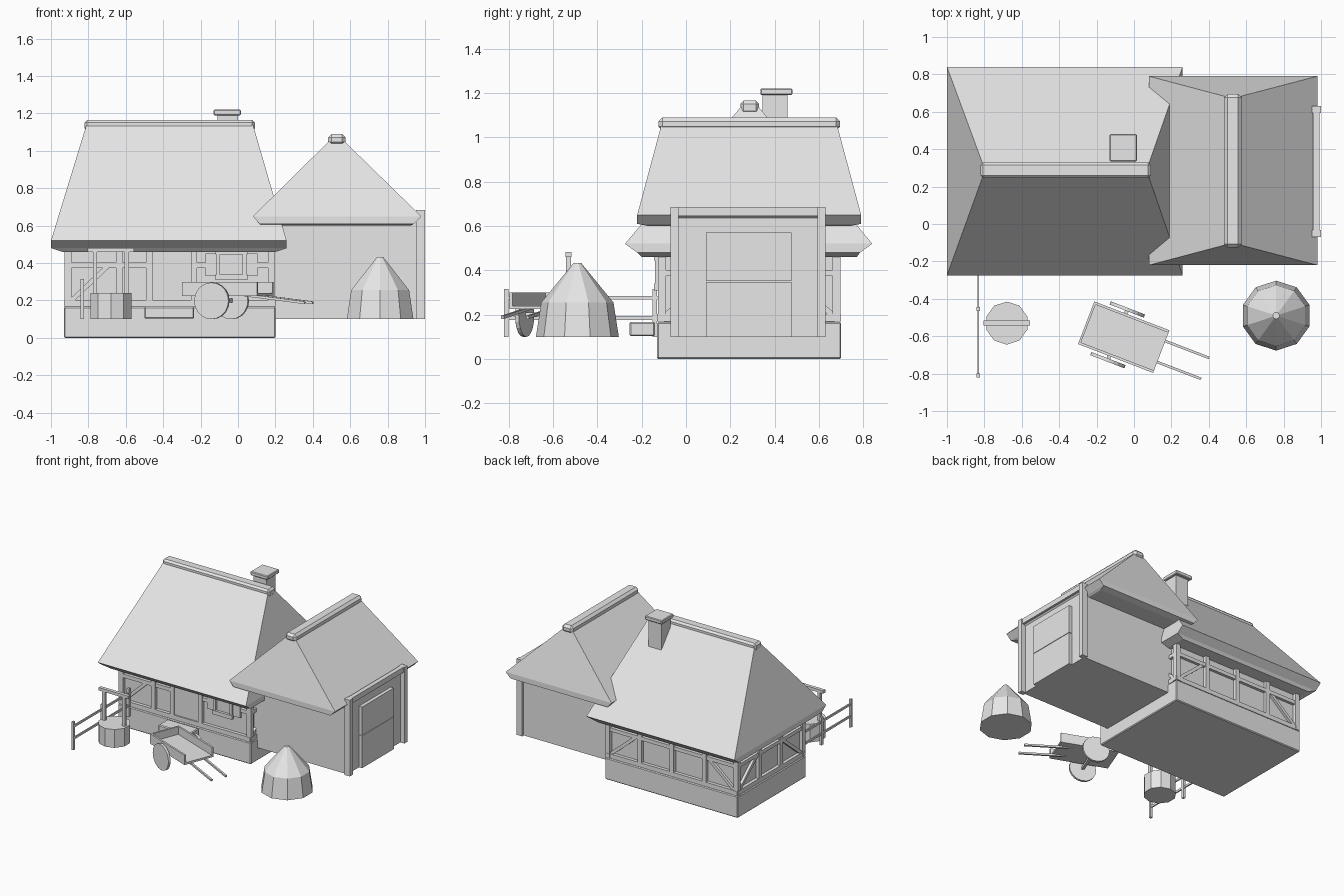
import bpy, bmesh, math
from mathutils import Vector, Matrix

if "Cube" in bpy.data.objects:
    bpy.data.objects.remove(bpy.data.objects["Cube"])

grey = bpy.data.materials.new("pale_grey")
grey.use_nodes = True
grey.diffuse_color = (0.8, 0.8, 0.8, 1)
grey.node_tree.nodes["Principled BSDF"].inputs["Base Color"].default_value = (0.8, 0.8, 0.8, 1)


def finish(name, bm, matrix=None, bevel=0):
    bmesh.ops.recalc_face_normals(bm, faces=bm.faces)
    if matrix is not None:
        bm.transform(matrix)
    mesh = bpy.data.meshes.new(name)
    bm.to_mesh(mesh)
    bm.free()
    mesh.materials.append(grey)
    obj = bpy.data.objects.new(name, mesh)
    bpy.context.collection.objects.link(obj)
    if bevel:
        mod = obj.modifiers.new("bevel", "BEVEL")
        mod.width, mod.segments = bevel, 1
    return obj


def box(name, x, y, z, matrix=None, bevel=0):
    """Box given by its x, y and z ranges."""
    bm = bmesh.new()
    bmesh.ops.create_cube(bm, size=1)
    for v in bm.verts:
        v.co = [r[0] + (c + 0.5) * (r[1] - r[0]) for c, r in zip(v.co, (x, y, z))]
    return finish(name, bm, matrix, bevel)


def beam(name, a, b, w=0.02, d=0.02, matrix=None):
    """Square bar from point a to point b."""
    a, b = Vector(a), Vector(b)
    turn = (b - a).to_track_quat("Z", "Y").to_matrix().to_4x4()
    place = Matrix.Translation((a + b) / 2) @ turn
    h = (b - a).length / 2
    if matrix is not None:
        place = matrix @ place
    return box(name, (-w / 2, w / 2), (-d / 2, d / 2), (-h, h), place)


def drum(name, centre, r1, r2, z, sides, matrix=None):
    """Upright tapered cylinder."""
    bm = bmesh.new()
    bmesh.ops.create_cone(bm, cap_ends=True, segments=sides, radius1=r1, radius2=r2, depth=z[1] - z[0])
    place = Matrix.Translation((*centre, (z[0] + z[1]) / 2))
    return finish(name, bm, place if matrix is None else matrix)


def hip_roof(name, rings):
    """Loft of rectangles, each (z, x0, x1, y0, y1), from the eaves up."""
    bm = bmesh.new()
    loops = [[bm.verts.new(p) for p in ((x0, y0, z), (x1, y0, z), (x1, y1, z), (x0, y1, z))]
             for z, x0, x1, y0, y1 in rings]
    for low, high in zip(loops, loops[1:]):
        for i in range(4):
            j = (i + 1) % 4
            bm.faces.new((low[i], low[j], high[j], high[i]))
    bm.faces.new(loops[0])
    bm.faces.new(loops[-1])
    return finish(name, bm)


# House body
X0, X1, Y0, Y1 = -0.93, 0.20, -0.13, 0.70
box("stone_base", (X0, X1), (Y0, Y1), (0, 0.167), bevel=0.006)
box("plaster_walls", (X0 + 0.03, X1 - 0.03), (Y0 + 0.03, Y1 - 0.03), (0.16, 0.47))
hip_roof("house_roof", [(0.46, -0.94, 0.20, -0.20, 0.77), (0.48, -1, 0.26, -0.22, 0.785),
                        (0.52, -1, 0.26, -0.275, 0.84), (1.14, -0.81, 0.08, 0.25, 0.325)])
box("house_ridge_cap", (-0.82, 0.09), (0.245, 0.33), (1.105, 1.165), bevel=0.014)
box("chimney_stack", (-0.11, 0), (0.345, 0.457), (0.85, 1.195))
box("chimney_cap", (-0.13, 0.015), (0.335, 0.48), (1.19, 1.22), bevel=0.005)


# Timber frame: one call for each wall, in wall coordinates u along, z up
def timber_wall(side, point, posts, panels, braces):
    u0, u1 = posts[0], posts[-1]
    beam(side + "_sill", point(u0 - 0.02, 0.186), point(u1 + 0.02, 0.186), 0.034, 0.034)
    for u in posts:
        beam(side + "_post", point(u, 0.19), point(u, 0.47), 0.034, 0.034)
    for a, b in panels:
        beam(side + "_rail", point(a, 0.388), point(b, 0.388), 0.028, 0.028)
    for a, b in braces:
        beam(side + "_brace", point(a, 0.20), point(b, 0.38), 0.024, 0.024)


fx = [-0.91, -0.635, -0.475, -0.235, 0.18]
bx = [-0.91, -0.64, -0.365, -0.09, 0.18]
sy = [-0.11, 0.16, 0.42, 0.68]
timber_wall("front", lambda u, z: (u, Y0 + 0.022, z), fx,
            [(fx[0], fx[2]), (fx[3], -0.13), (0.06, fx[4])], [(-0.89, -0.70)])
timber_wall("back", lambda u, z: (u, Y1 - 0.022, z), bx, [(bx[0], bx[4])], [(-0.89, -0.68), (0.16, -0.05)])
for side, x in (("left_end", X0 + 0.022), ("right_end", X1 - 0.022)):
    timber_wall(side, lambda u, z: (x, u, z), sy, [(sy[0], sy[3])], [(-0.09, 0.13), (0.66, 0.45)])

# House door, step and window
box("house_door", (-0.46, -0.25), (Y0 + 0.015, Y0 + 0.04), (0.17, 0.46))
box("door_step", (-0.50, -0.235), (-0.255, -0.14), (0.103, 0.167), bevel=0.006)
box("window_pane", (-0.105, 0.035), (Y0 + 0.012, Y0 + 0.04), (0.32, 0.46))
for x in (-0.105, 0.035):
    beam("window_jamb", (x, Y0, 0.32), (x, Y0, 0.465), 0.02, 0.02)
for z, h in ((0.325, 0.085), (0.46, 0.085)):
    beam("window_rail", (-0.035 - h, Y0 - 0.005, z), (-0.035 + h, Y0 - 0.005, z), 0.02, 0.03)
for x in (-0.145, 0.075):
    box("window_shutter", (x - 0.03, x + 0.03), (Y0 + 0.005, Y0 + 0.025), (0.33, 0.45))

# Barn
box("barn_walls", (0.15, 0.965), (-0.05, 0.61), (0.10, 0.64))
hip_roof("barn_roof", [(0.60, 0.13, 0.925, -0.17, 0.74), (0.61, 0.115, 0.94, -0.22, 0.79),
                       (0.65, 0.08, 0.98, -0.22, 0.79), (1.06, 0.495, 0.56, -0.11, 0.68)])
box("barn_ridge_cap", (0.482, 0.575), (-0.125, 0.695), (1.03, 1.09), bevel=0.018)
for y in (-0.07, 0.593):
    box("barn_post", (0.953, 1), (y, y + 0.037), (0.10, 0.685))
box("barn_lintel", (0.958, 0.992), (-0.04, 0.60), (0.645, 0.685))
for z in ((0.10, 0.348), (0.352, 0.57)):
    box("barn_door_leaf", (0.96, 0.992), (0.09, 0.475), z)

# Haystack
drum("haystack_body", (0.76, -0.49), 0.187, 0.163, (0.10, 0.255), 10)
drum("haystack_top", (0.76, -0.49), 0.163, 0.018, (0.255, 0.432), 10)

# Well
drum("well_tub", (-0.68, -0.53), 0.115, 0.115, (0.10, 0.24), 10)
for x in (-0.765, -0.595):
    box("well_post", (x - 0.011, x + 0.011), (-0.541, -0.519), (0.20, 0.465))
box("well_crossbar", (-0.805, -0.555), (-0.543, -0.517), (0.46, 0.482))

# Fence
for y in (-0.81, -0.455, -0.14):
    box("fence_post", (-0.842, -0.824), (y - 0.01, y + 0.01), (0.10, 0.315))
for z in (0.185, 0.277):
    box("fence_rail", (-0.838, -0.828), (-0.82, -0.12), (z - 0.008, z + 0.008))

# Cart, built along its own x axis and then turned
cart = Matrix.Translation((-0.055, -0.605, 0)) @ Matrix.Rotation(math.radians(-21), 4, "Z")
box("cart_floor", (-0.215, 0.215), (-0.12, 0.12), (0.225, 0.24), cart)
for s in (-1, 1):
    edge = sorted((s * 0.108, s * 0.122))
    box("cart_side", (-0.215, 0.215), edge, (0.225, 0.30), cart)
    hub = cart @ Matrix.Translation((-0.035, s * 0.145, 0.198)) @ Matrix.Rotation(math.pi / 2, 4, "X")
    drum("cart_wheel", (0, 0), 0.098, 0.098, (0, 0.018), 20, hub)
    beam("cart_shaft", (0.10, s * 0.06, 0.232), (0.465, s * 0.06, 0.188), 0.014, 0.014, cart)
box("cart_headboard", (-0.215, -0.203), (-0.12, 0.12), (0.225, 0.30), cart)
beam("cart_axle", (-0.035, -0.145, 0.20), (-0.035, 0.145, 0.20), 0.02, 0.02, cart)
